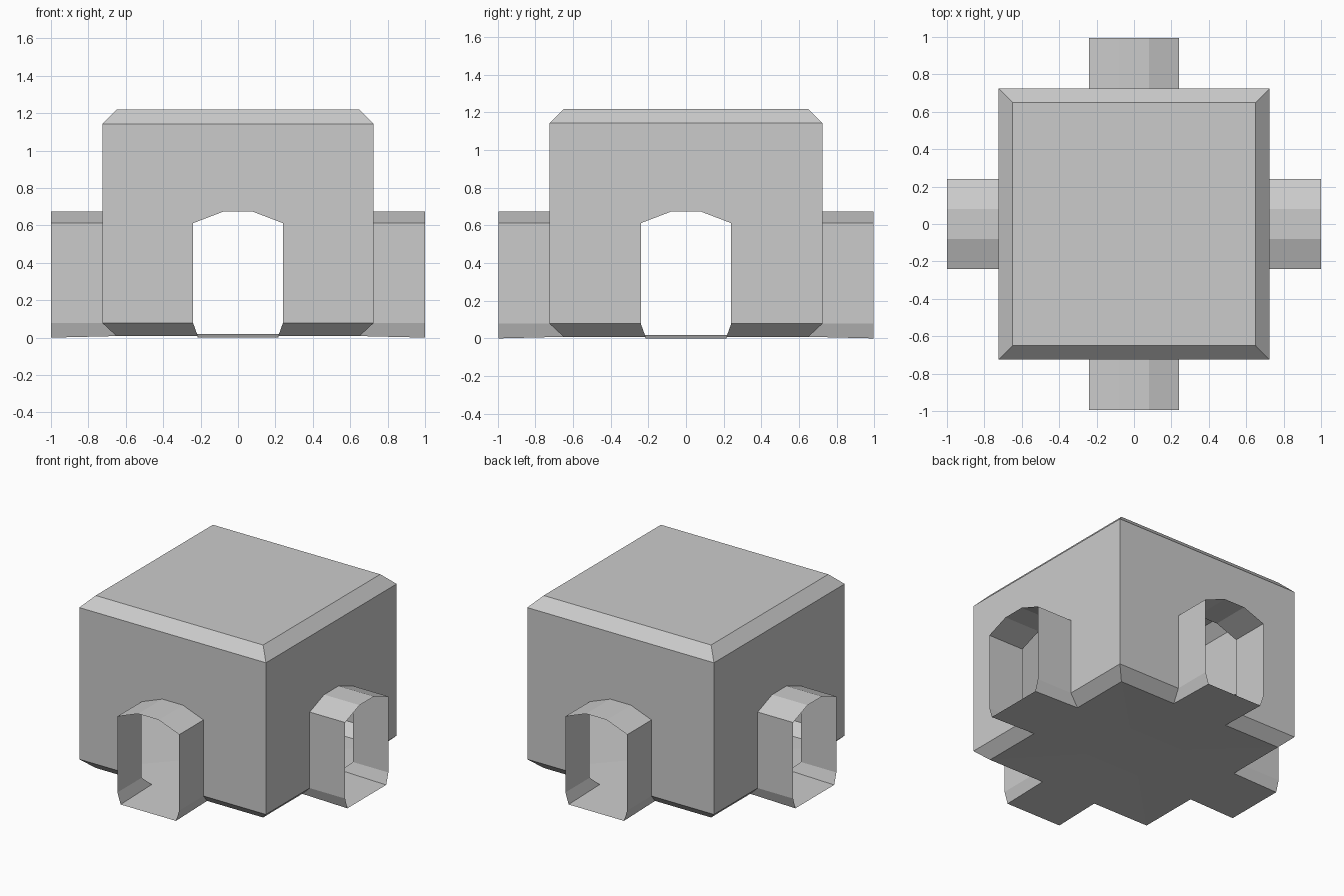
import bpy
import bmesh
from math import pi
from mathutils import Matrix, Vector

if "Cube" in bpy.data.objects:
    bpy.data.objects.remove(bpy.data.objects["Cube"])

W, T = 0.725, 0.65            # room half width, half width after bevel
LOW, HIGH, TOP = 0.078, 1.143, 1.219
FOOT = 0.215                  # half width of passage floor
ARCH = [(-0.24, LOW), (-0.24, 0.612), (-0.08, 0.673),
        (0.08, 0.673), (0.24, 0.612), (0.24, LOW)]


def floor_z(d):
    # floor rises very slightly towards the centre
    return 0.024 * (1 - d)


def make(name, faces, quarter_turns):
    """Build faces given as point lists, repeated about z."""
    bm = bmesh.new()
    for k in quarter_turns:
        rot = Matrix.Rotation(k * pi / 2, 3, 'Z')
        for pts in faces(k):
            bm.faces.new([bm.verts.new(rot @ Vector(p)) for p in pts])
    bmesh.ops.remove_doubles(bm, verts=bm.verts, dist=0.0005)
    me = bpy.data.meshes.new(name)
    bm.to_mesh(me)
    bm.free()
    ob = bpy.data.objects.new(name, me)
    bpy.context.collection.objects.link(ob)
    return ob


# Room walls with arched openings and bevelled top and bottom edges
def wall(k):
    zf = floor_z(T)
    hole = [(x, -W, z) for x, z in ARCH]
    front = [(-W, -W, LOW)] + hole + [(W, -W, LOW), (W, -W, HIGH), (-W, -W, HIGH)]
    bevel_l = [(-W, -W, LOW), (-T, -T, zf), (-FOOT, -T, zf), (-0.24, -W, LOW)]
    bevel_r = [(-x, y, z) for x, y, z in reversed(bevel_l)]
    bevel_top = [(-W, -W, HIGH), (W, -W, HIGH), (T, -T, TOP), (-T, -T, TOP)]
    return [front, bevel_l, bevel_r, bevel_top]


# Open passage: thin arched skin from the room wall outwards
def passage(k):
    end = 1.0 if k % 2 else 0.995
    outer = [(-FOOT, -end, 0)] + [(x, -end, z) for x, z in ARCH] + [(FOOT, -end, 0)]
    inner = ([(-FOOT, -T, floor_z(T))] + [(x, -W, z) for x, z in ARCH]
             + [(FOOT, -T, floor_z(T))])
    return [[outer[i + 1], outer[i], inner[i], inner[i + 1]]
            for i in range(len(outer) - 1)]


# Floor wedge running out into one passage
def floor_part(k):
    end = 1.0 if k % 2 else 0.995
    half = [(FOOT, -end, 0), (FOOT, -T, floor_z(T)), (T, -T, floor_z(T)),
            (FOOT, -FOOT, floor_z(FOOT))]
    return [half[::1][::-1] + [(-x, y, z) for x, y, z in half]][:1]


make("room_walls", wall, range(4))
make("passages", passage, range(4))
make("floor", floor_part, range(4))

# Flat centre of the floor, and the roof
def square(h, z, up):
    pts = [(-h, -h, z), (h, -h, z), (h, h, z), (-h, h, z)]
    return lambda k: [pts if up else pts[::-1]]

make("floor_centre", square(FOOT, floor_z(FOOT), False), [0])
make("roof", square(T, TOP, True), [0])
